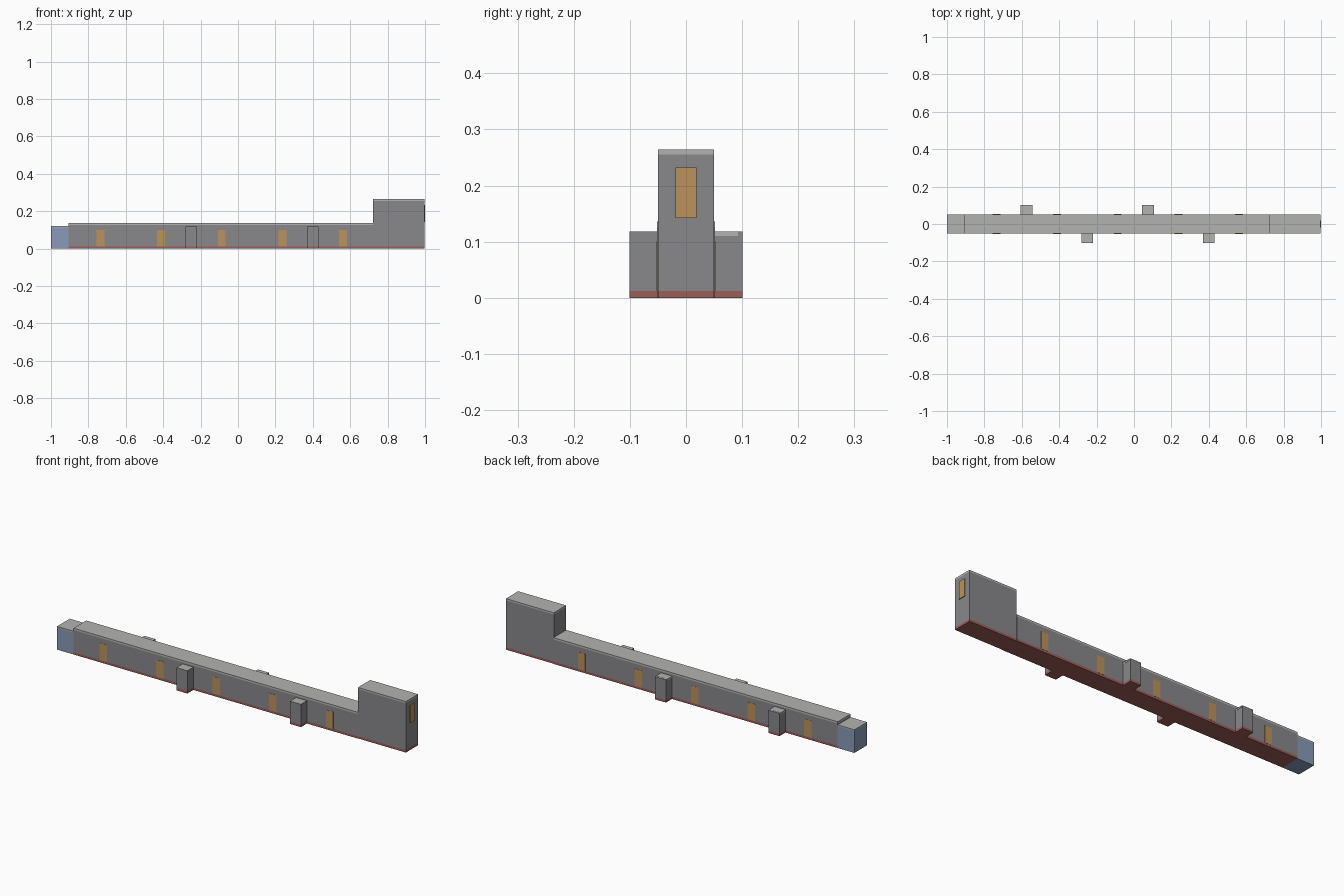
import bpy

cube = bpy.data.objects.get("Cube")
if cube:
    bpy.data.objects.remove(cube, do_unlink=True)


def material(name, r, g, b):
    mat = bpy.data.materials.new(name)
    mat.use_nodes = True
    mat.diffuse_color = (r, g, b, 1)
    mat.node_tree.nodes["Principled BSDF"].inputs["Base Color"].default_value = (r, g, b, 1)
    return mat


WALL = material("wall_grey", 0.25, 0.25, 0.265)
ROOF = material("roof_light_grey", 0.45, 0.45, 0.44)
BASE = material("base_red", 0.33, 0.11, 0.1)
PANE = material("window_amber", 0.5, 0.29, 0.11)
BLUE = material("annex_blue", 0.25, 0.33, 0.48)


def box(name, x, y, z, mat, top=None):
    """Box from (low, high) ranges, with an optional colour on its top face."""
    bpy.ops.mesh.primitive_cube_add(size=1, location=[sum(r) / 2 for r in (x, y, z)])
    obj = bpy.context.object
    obj.name = name
    obj.scale = [r[1] - r[0] for r in (x, y, z)]
    bpy.ops.object.transform_apply(location=False, rotation=False, scale=True)
    obj.data.materials.append(mat)
    if top:
        obj.data.materials.append(top)
        for face in obj.data.polygons:
            face.material_index = int(face.normal.z > 0.5)
    return obj


PLINTH = 0.012   # height of the red base course
HALF = 0.052     # half width of the long hall
TOWER = 0.05     # half width of the tower
HALL_X = (-0.905, 0.722)
TOWER_X = (0.722, 0.996)

# Long hall
side = (-HALF, HALF)
box("hall_base", HALL_X, side, (0, PLINTH), BASE)
box("hall_walls", HALL_X, side, (PLINTH, 0.126), WALL)
box("hall_roof", HALL_X, side, (0.126, 0.136), ROOF)

# Tall end block
side = (-TOWER, TOWER)
box("tower_base", TOWER_X, side, (0, PLINTH), BASE)
box("tower_walls", TOWER_X, side, (PLINTH, 0.255), WALL)
box("tower_roof", TOWER_X, side, (0.255, 0.264), ROOF)
box("tower_window", (0.995, 1), (-0.019, 0.019), (0.142, 0.232), PANE)

# Low blue annex
annex_x = (-1, HALL_X[0])
box("annex_walls", annex_x, (-HALF, HALF), (0, 0.113), BLUE)
box("annex_roof", annex_x, (-HALF, HALF), (0.113, 0.12), ROOF)

# Windows along both long sides
for i in range(5):
    x = -0.735 + i * 0.324
    for name, sign in (("front", -1), ("back", 1)):
        y = sorted((sign * (HALF - 0.002), sign * (HALF + 0.001)))
        box(f"{name}_window_{i + 1}", (x - 0.021, x + 0.021), y, (PLINTH, 0.1), PANE)

# Side porches, staggered front and back
for name, sign, x in (("front_porch_west", -1, -0.25), ("front_porch_east", -1, 0.4),
                      ("back_porch_west", 1, -0.575), ("back_porch_east", 1, 0.075)):
    span = (x - 0.031, x + 0.031)
    y = sorted((sign * HALF, sign * 0.101))
    box(name + "_base", span, y, (0, PLINTH), BASE)
    box(name, span, y, (PLINTH, 0.118), WALL, ROOF)
    if sign > 0:
        # Pale trim under the top edge of the end faces
        box(name + "_trim", (x - 0.032, x + 0.032), (HALF, 0.093), (0.11, 0.1185), ROOF)
